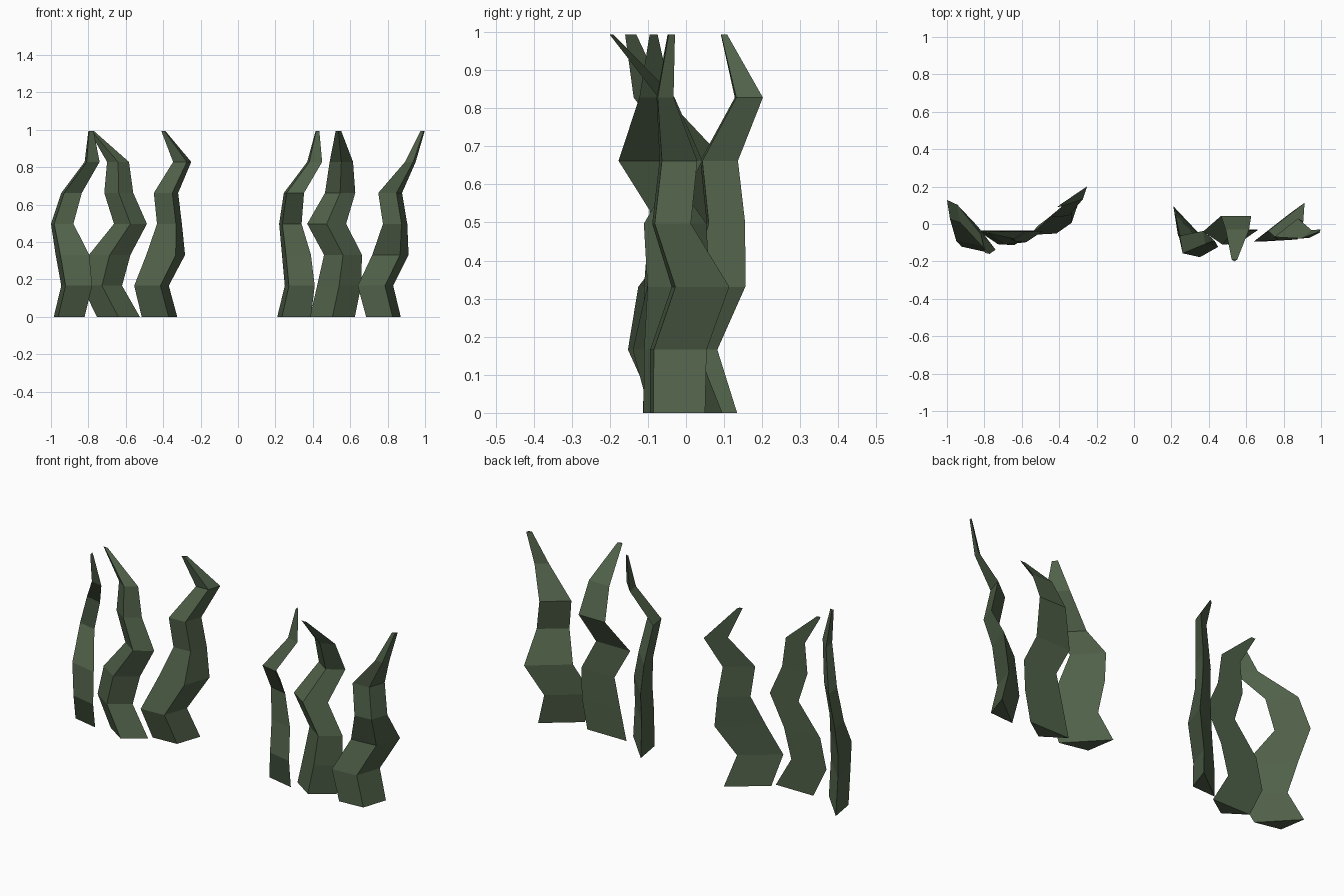
import bpy, bmesh

# one flat colour for all the fronds
green = bpy.data.materials.new("dark_seaweed_green")
green.diffuse_color = (0.08, 0.118, 0.066, 1)

LEVELS = [0, 0.166, 0.331, 0.497, 0.662, 0.828, 0.993]
RIDGE = 0.34  # ridge depth relative to blade width


def frond(name, slope, rings):
    """Three-sided tapering blade; each ring is (left x, right x, middle y)."""
    bm = bmesh.new()
    loops = []
    for z, (xl, xr, y) in zip(LEVELS, rings):
        dx = xr - xl
        dy = dx * slope
        mx = (xl + xr) / 2
        pts = [(xl, y - dy / 2),
               (mx + RIDGE * dy, y - RIDGE * dx),   # front ridge
               (xr, y + dy / 2)]
        loops.append([bm.verts.new((px, py, z)) for px, py in pts])
    for a, b in zip(loops, loops[1:]):
        for i in range(3):
            j = (i + 1) % 3
            bm.faces.new((a[i], a[j], b[j], b[i]))
    bm.faces.new(loops[0][::-1])
    bm.faces.new(loops[-1])
    bmesh.ops.recalc_face_normals(bm, faces=bm.faces)
    me = bpy.data.meshes.new(name)
    bm.to_mesh(me)
    bm.free()
    me.materials.append(green)
    bpy.context.collection.objects.link(bpy.data.objects.new(name, me))


# left clump
frond("left_clump_outer_frond", -1.06, [
    (-.985, -.82, .01), (-.945, -.78, -.065), (-.975, -.795, -.03),
    (-1.0, -.88, .065), (-.945, -.835, .045), (-.82, -.74, -.095), (-.80, -.772, -.145)])
frond("left_clump_middle_frond", 0, [
    (-.755, -.525, -.035), (-.835, -.62, -.035), (-.797, -.575, -.035),
    (-.663, -.487, -.037), (-.715, -.56, -.04), (-.70, -.583, -.04), (-.795, -.77, -.04)])
frond("left_clump_inner_frond", 0.76, [
    (-.515, -.325, .062), (-.555, -.37, .012), (-.49, -.283, .077),
    (-.433, -.30, .105), (-.45, -.32, .087), (-.347, -.25, .165), (-.41, -.388, .10)])

# right clump
frond("right_clump_inner_frond", -1.06, [
    (.21, .39, .0), (.25, .41, -.055), (.235, .39, -.02),
    (.22, .34, -.01), (.245, .353, -.12), (.37, .45, -.08), (.415, .435, -.085)])
frond("right_clump_middle_frond", 0, [
    (.385, .625, -.03), (.423, .658, -.03), (.46, .663, -.032),
    (.37, .578, -.04), (.465, .627, .043), (.49, .615, -.03), (.522, .552, -.19)])
frond("right_clump_outer_frond", 0.78, [
    (.685, .87, -.022), (.64, .83, -.02), (.718, .912, .038),
    (.775, .905, -.038), (.75, .877, -.02), (.893, .95, -.055), (.975, .998, -.038)])
